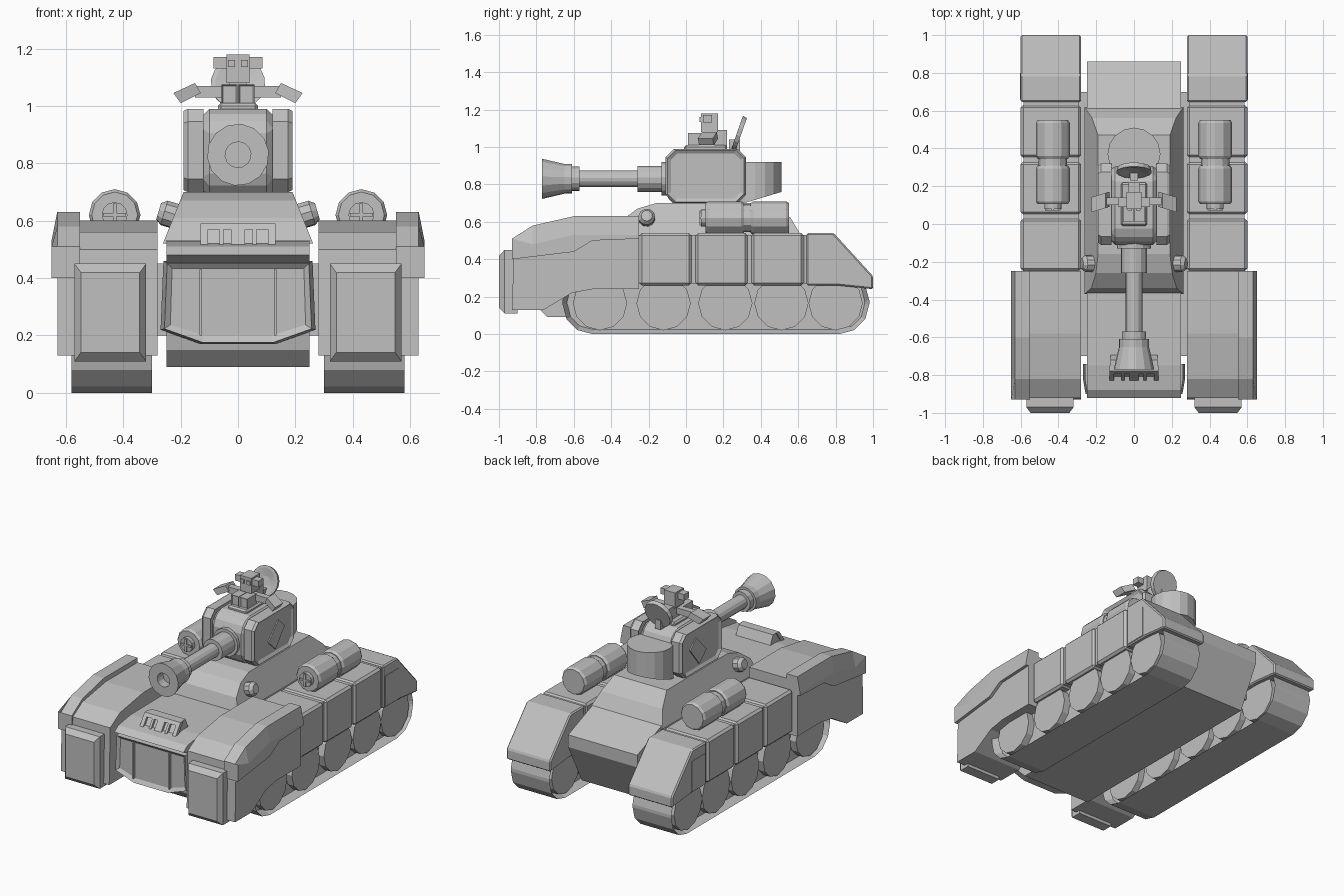
import bpy, bmesh
from math import pi, sin, cos
from mathutils import Vector

cube = bpy.data.objects.get("Cube")
if cube:
    bpy.data.objects.remove(cube)

grey = bpy.data.materials.new("plain grey")
grey.use_nodes = True
colour = (.53, .53, .53, 1)
grey.diffuse_color = colour
grey.node_tree.nodes["Principled BSDF"].inputs["Base Color"].default_value = colour

# Shared dimensions
hull_side = .25
inner_side = .28
outer_side = .6
skirt_low, skirt_top = .26, .54
deck_top = .7
gun_height = .83
canister_x, canister_z = .43, .62
forward, outward, upward = Vector((0, -1, 0)), Vector((1, 0, 0)), Vector((0, 0, 1))


def loft(name, rings, mirror=False, bevel=0, inset=None):
    """Skin equal rings of points, cap both ends; inset is (direction, width, depth)."""
    bm = bmesh.new()
    loops = [[bm.verts.new(point) for point in ring] for ring in rings]
    count = len(loops[0])
    for low, high in zip(loops, loops[1:]):
        for i in range(count):
            j = (i + 1) % count
            bm.faces.new((low[i], low[j], high[j], high[i]))
    bm.faces.new(loops[0])
    bm.faces.new(loops[-1])
    bmesh.ops.recalc_face_normals(bm, faces=bm.faces)
    if bevel:
        bmesh.ops.bevel(bm, geom=bm.edges[:], offset=bevel, segments=1, affect='EDGES')
    if inset:
        direction, width, depth = inset
        bm.normal_update()
        chosen = [face for face in bm.faces if abs(face.normal.dot(direction)) > .95]
        bmesh.ops.inset_region(bm, faces=chosen, thickness=width, depth=depth)
    mesh = bpy.data.meshes.new(name)
    bm.to_mesh(mesh)
    bm.free()
    mesh.materials.append(grey)
    part = bpy.data.objects.new(name, mesh)
    bpy.context.collection.objects.link(part)
    if mirror:
        part.modifiers.new("Mirror", 'MIRROR')


def prism(name, outline, x, **options):
    """Side outline of (y, z) points stretched across the span x."""
    loft(name, [[(side, y, z) for y, z in outline] for side in x], **options)


def box(name, x, y, z, **options):
    prism(name, rounded(y, z), x, **options)


def rounded(across, up, radius=0, steps=0):
    """Rectangle outline; one step gives cut corners, more steps give round ones."""
    (left, right), (low, high) = across, up
    corners = [(right, high), (left, high), (left, low), (right, low)]
    outline = []
    for quarter, (a, b) in enumerate(corners):
        a += radius if a == left else -radius
        b += radius if b == low else -radius
        for step in range(steps + 1):
            angle = pi / 2 * (quarter + step / max(steps, 1))
            outline.append((a + radius * cos(angle), b + radius * sin(angle)))
    return outline


def scaled(outline, factor):
    """Outline shrunk toward its middle."""
    a, b = (sum(values) / len(outline) for values in zip(*outline))
    return [(a + (p - a) * factor, b + (q - b) * factor) for p, q in outline]


def turned(name, centre, axis, profile, sides=12, **options):
    """Turned solid; the profile lists (distance along axis, radius)."""
    axis = Vector(axis).normalized()
    u = axis.orthogonal().normalized()
    v = axis.cross(u)
    angles = [2 * pi * (i + .5) / sides for i in range(sides)]
    loft(name, [[Vector(centre) + axis * distance + (u * cos(t) + v * sin(t)) * radius
                 for t in angles] for distance, radius in profile], **options)


# Central hull with overhanging nose lip and sloped rear deck
prism("hull", [(-.74, .09), (-.8, .15), (-.86, .45), (-.92, .48), (-.88, .51), (-.75, .53),
               (outer_side, skirt_top), (.86, .44), (.86, .36), (.72, .09)], (-hull_side, hull_side))
box("track_joint", x=(-.31, .31), y=(-.7, .7), z=(.2, .45))

# Framed nose plate, tapering forward, with two ribs
half = [(.13, .17), (.27, .22), (.26, .46)]
nose = half + [(-x, z) for x, z in reversed(half)]
loft("nose_plate", [[(x, y, z) for x, z in scaled(nose, factor)]
                    for y, factor in ((-.74, 1), (-.82, 1), (-.9, .95))],
     inset=(forward, .025, -.015))
box("nose_rib", x=(.125, .135), y=(-.9, -.87), z=(.2, .43), mirror=True)

# Nose grille: leaning wedge, rails and upright bars
grille_low, grille_top = .46, .59
prism("grille_body", [(-.85, grille_low), (-.76, grille_top), (-.72, grille_top), (-.68, .5)],
      (-.125, .125))


def slat(name, x, low, high, **options):
    """Strip lying along the leaning grille face."""
    lean = [(.7 * (z - grille_low) - .87, z) for z in (low, high)]
    prism(name, lean + [(y + .03, z) for y, z in reversed(lean)], x, **options)


for z in (grille_low, grille_top - .02):
    slat("grille_rail", (-.13, .13), z, z + .02)
for x, width in ((0, .025), (.05, .015), (.105, .025)):
    slat("grille_bar", (x, x + width), grille_low, grille_top, mirror=True)

# Raised deck under the turret, sides leaning inward
deck = [(-.37, .52), (-.34, .61), (-.26, .67), (-.16, deck_top), (.47, deck_top), (.56, .62), (.62, .52)]
loft("raised_deck", [[(side * (.19 + .4 * (deck_top - z)), y, z) for y, z in deck]
                     for side in (-1, 1)])
turned("deck_lamp", (.2, -.21, .61), outward + upward * .3, [(0, .045), (.06, .045), (.08, .03)],
       sides=10, mirror=True)

# Tracks as rounded bands with full-width wheels in the recesses
prism("track", rounded((-.66, .98), (0, .34), .16, steps=3), (.3, .58), mirror=True,
      inset=(outward, .025, -.05))
for y in (-.46, -.12, .21, .51, .8):
    turned("wheel", (0, y, .165), outward, [(.31, .145), (.575, .145)], sides=12, mirror=True)

# Front fender
prism("front_fender", [(-.93, .13), (-.76, .13), (-.61, .22), (-.5, .24), (-hull_side, .24),
                       (-hull_side, .6), (-.58, .6), (-.82, .56), (-.92, .5)],
      (inner_side, .63), mirror=True)

# Armour cover on the fender, its top edge sloping down at the outside
cover = [(-hull_side, .63), (-.6, .63), (-.82, .58), (-.93, .51),
         (-.93, .4), (-.6, .44), (-.5, .5), (-hull_side, .51)]
loft("fender_cover", [[(x, y, z - drop * (i < 3)) for i, (y, z) in enumerate(cover)]
                      for x, drop in ((.55, 0), (.63, 0), (.65, .1))], mirror=True)

# Box with a chamfered front face on each fender
panel = rounded((.32, .57), (.11, .45))
loft("front_box", [[(x, y, z) for x, z in scaled(panel, factor)]
                   for y, factor in ((-.9, 1), (-.97, 1), (-1, .82))], mirror=True)

# Side skirts and sloped rear fender
for i in range(3):
    start = .3 * i - hull_side
    box("side_skirt", x=(inner_side, outer_side), y=(start, start + inner_side),
        z=(skirt_low, skirt_top), bevel=.014, mirror=True)
box("skirt_core", x=(.29, .585), y=(-hull_side, .7), z=(.27, .53), mirror=True)
prism("rear_fender", [(.645, skirt_low), (.645, skirt_top), (.79, skirt_top), (1, .31), (1, .24),
                      (.81, skirt_low)], (inner_side, outer_side), bevel=.008, mirror=True)
box("rear_skirt_panel", x=(.59, .603), y=(.66, .8), z=(.27, .47), mirror=True)

# Side canisters: two drums on a thinner core, with a cross on the front cap
canister = Vector((canister_x, 0, canister_z))
turned("canister_core", canister, -forward, [(.105, .075), (.54, .075)], mirror=True)
turned("canister_cap", canister, -forward, [(.08, .045), (.12, .045)], mirror=True)
for start in (.105, .345):
    turned("canister_drum", canister, -forward,
           [(start, .08), (start + .015, .09), (start + .19, .09), (start + .205, .08)], mirror=True)
for wide, tall in ((.04, .006), (.006, .04)):
    box("canister_cross", x=(canister_x - wide, canister_x + wide), y=(.072, .09),
        z=(canister_z - tall, canister_z + tall), mirror=True)

# Turret core, framed cheeks and rear drum with a slanting underside
prism("turret_core", rounded((-.11, .31), (.68, .99), .06, steps=1), (-.125, .125), bevel=.025)
cheek = rounded((-.11, .32), (deck_top, .99), .045, steps=1)
loft("turret_cheek", [[(x, y, z) for y, z in scaled(cheek, factor)]
                      for x, factor in ((.12, 1), (.175, 1), (.19, .95))],
     inset=(outward, .02, -.012), mirror=True)
prism("cheek_diamond", [(.05, .81), (.155, .92), (.22, .86), (.125, .74)], (.176, .185), mirror=True)
drum = rounded((-.14, .14), (.23, .51), .14, steps=4)
loft("turret_drum", [[(x, y, deck_top + .3 * (y - .31)) for x, y in drum],
                     [(x, y, .92) for x, y in drum]])

# Gun: mantlet, sleeve, barrel and flared hollow muzzle
breech = Vector((0, 0, gun_height))
for part, start, end, radius in (("mantlet", .08, .13, .09), ("gun_sleeve", .1, .26, .07),
                                 ("barrel", .2, .7, .045), ("muzzle_ring", .57, .62, .065)):
    turned(part, breech, forward, [(start, radius), (end, radius)], sides=14)
turned("muzzle", breech, forward, [(.61, .08), (.65, .08), (.77, .108), (.77, .045), (.71, .045)],
       sides=14)

# Sensor mast on the turret roof
box("mast_base", x=(-.07, .07), y=(-.01, .22), z=(.97, 1.01), bevel=.01)
box("mast_box", x=(.002, .058), y=(.01, .11), z=(1, 1.075), mirror=True,
    inset=(forward, .008, -.01))
box("mast_arm", x=(-.15, .15), y=(.1, .14), z=(1.03, 1.07))
box("mast_neck", x=(-.03, .03), y=(.09, .22), z=(1, 1.09))
box("mast_head", x=(-.04, .04), y=(.08, .17), z=(1.08, 1.18))
box("head_bar", x=(-.085, .085), y=(.09, .14), z=(1.13, 1.17))
box("head_eye", x=(.01, .035), y=(.072, .09), z=(1.135, 1.16), mirror=True)
pod = [(.13, 1.045), (.2, 1.01), (.225, 1.045), (.15, 1.08)]
loft("mast_pod", [[(x, y - .3 * x, z) for x, z in pod] for y in (.13, .21)], mirror=True)

# Dish leaning backward behind the mast
turned("dish", (0, .285, 1.075), forward + upward * .35,
       [(-.012, .09), (.012, .095), (.012, .08), (0, .03)], sides=16)
box("dish_stem", x=(-.02, .02), y=(.23, .29), z=(.98, 1.04))
